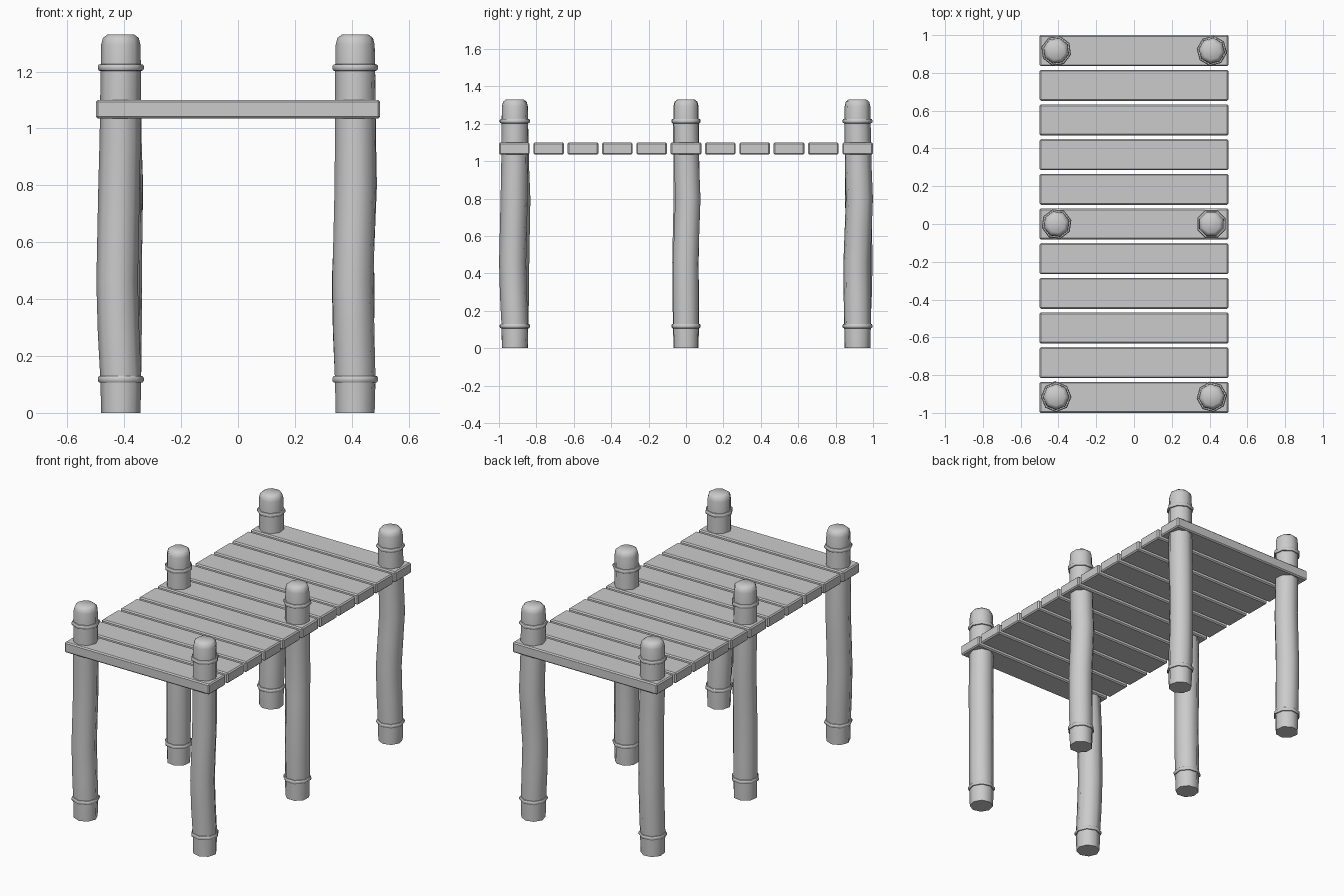
import bpy, bmesh, math

if "Cube" in bpy.data.objects:
    bpy.data.objects.remove(bpy.data.objects["Cube"])

SIDES = 8


def lathe(name, levels, cap=True, turn=0.0, angle=50):
    """Stack of octagonal rings: levels = (x, y, z, radius)."""
    bm = bmesh.new()
    rings = []
    for x, y, z, r in levels:
        rings.append([bm.verts.new((x + r * math.cos(turn + math.tau * i / SIDES),
                                    y + r * math.sin(turn + math.tau * i / SIDES), z))
                      for i in range(SIDES)])
    pairs = list(zip(rings, rings[1:]))
    if not cap:
        pairs.append((rings[-1], rings[0]))
    for a, b in pairs:
        for i in range(SIDES):
            j = (i + 1) % SIDES
            bm.faces.new((a[i], a[j], b[j], b[i]))
    if cap:
        bm.faces.new(rings[0][::-1])
        bm.faces.new(rings[-1])
    bmesh.ops.recalc_face_normals(bm, faces=bm.faces)
    me = bpy.data.meshes.new(name)
    bm.to_mesh(me)
    bm.free()
    ob = bpy.data.objects.new(name, me)
    bpy.context.collection.objects.link(ob)
    bpy.ops.object.select_all(action='DESELECT')
    ob.select_set(True)
    bpy.context.view_layer.objects.active = ob
    bpy.ops.object.shade_smooth_by_angle(angle=math.radians(angle))
    return ob


# Deck planks with softened edges
for i in range(11):
    bm = bmesh.new()
    bmesh.ops.create_cube(bm, size=1)
    bmesh.ops.scale(bm, vec=(1.0, 0.164, 0.065), verts=bm.verts)
    bmesh.ops.bevel(bm, geom=bm.edges[:], offset=0.007, segments=1, affect='EDGES')
    me = bpy.data.meshes.new("deck_plank")
    bm.to_mesh(me)
    bm.free()
    plank = bpy.data.objects.new("deck_plank", me)
    plank.location = (0, -0.918 + 0.1836 * i, 1.0675)
    bpy.context.collection.objects.link(plank)

# Crooked posts: base position, then sideways bends at z = 0.45 and z = 0.8
posts = {
    "front_left":  (-0.412, -0.915, (-0.013, 0.004), (-0.006, 0.010)),
    "front_right": (0.412, -0.915, (-0.008, -0.012), (0.000, -0.004)),
    "middle_left": (-0.410, 0.0, (0.002, -0.003), (0.004, 0.004)),
    "middle_right": (0.410, 0.0, (0.002, -0.002), (-0.004, 0.010)),
    "back_left":   (-0.412, 0.917, (0.003, 0.010), (0.008, 0.004)),
    "back_right":  (0.412, 0.917, (-0.010, -0.003), (0.004, 0.010)),
}
for k, (name, (x, y, low, high)) in enumerate(posts.items()):
    turn = 0.13 * k
    (lx, ly), (hx, hy) = low, high
    lathe(name + "_post", [
        (x, y, 0.0, 0.069), (x, y, 0.12, 0.072),
        (x + lx * 0.6, y + ly * 0.6, 0.28, 0.073),
        (x + lx, y + ly, 0.46, 0.073),
        (x + (lx + hx) / 2, y + (ly + hy) / 2, 0.63, 0.073),
        (x + hx, y + hy, 0.80, 0.073),
        (x + hx * 0.4, y + hy * 0.4, 0.97, 0.072),
        (x, y, 1.2, 0.071), (x, y, 1.295, 0.069),
        (x, y, 1.318, 0.063), (x, y, 1.33, 0.047)], turn=turn)
    # Rope bands near the foot and the head
    for label, z in (("lower", 0.118), ("upper", 1.214)):
        lathe(f"{name}_{label}_band", [
            (x, y, z - 0.012, 0.068), (x, y, z - 0.011, 0.077),
            (x, y, z - 0.005, 0.081), (x, y, z + 0.005, 0.081),
            (x, y, z + 0.011, 0.077), (x, y, z + 0.012, 0.068)],
            cap=False, turn=turn)
